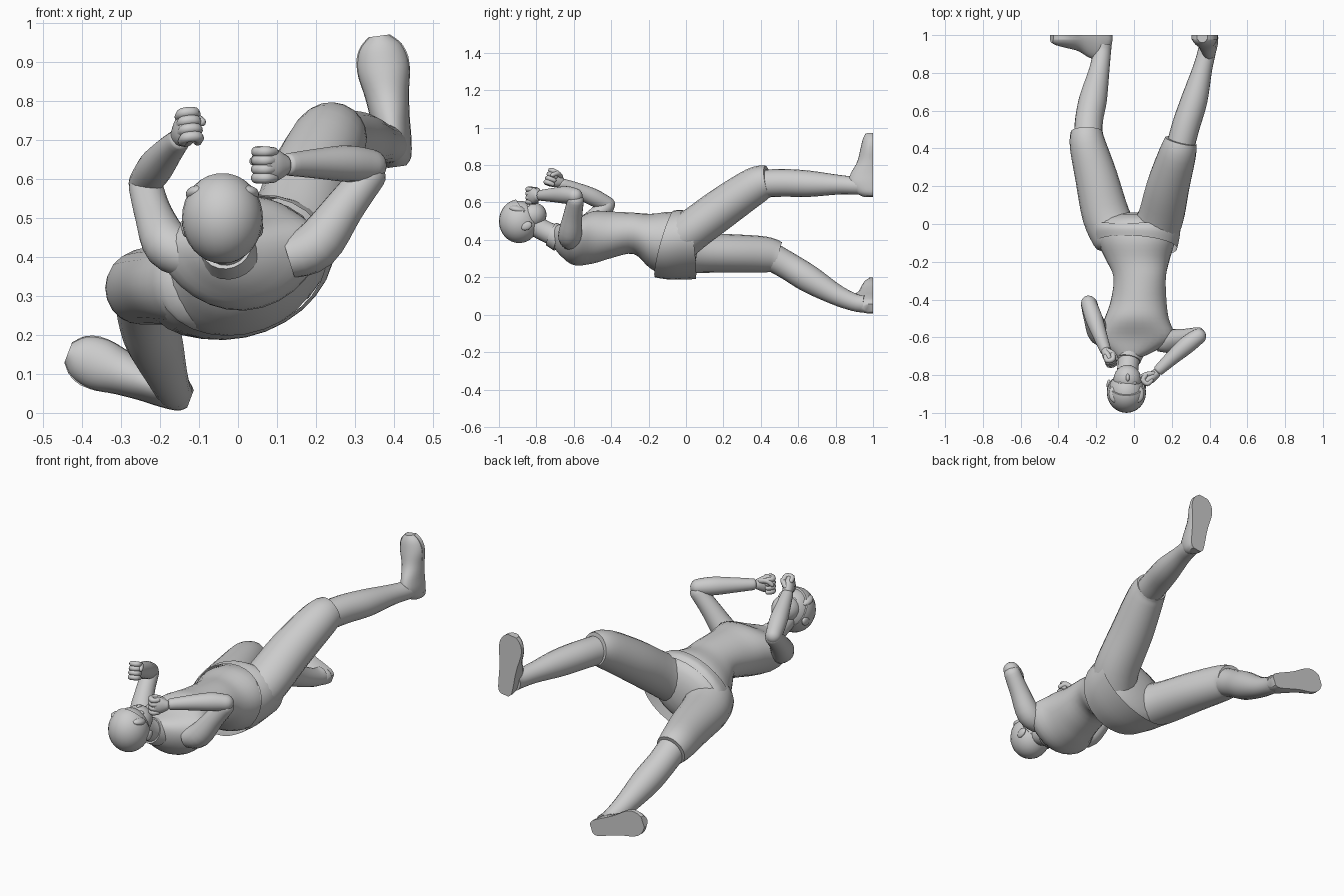
import bpy, bmesh, math
from mathutils import Vector, Matrix

if "Cube" in bpy.data.objects:
    bpy.data.objects.remove(bpy.data.objects["Cube"])


def finish(bm, name):
    bmesh.ops.recalc_face_normals(bm, faces=bm.faces)
    me = bpy.data.meshes.new(name)
    bm.to_mesh(me)
    bm.free()
    ob = bpy.data.objects.new(name, me)
    bpy.context.collection.objects.link(ob)
    return ob


def smooth_path(secs, steps):
    """Catmull-Rom through every section value."""
    out, n = [], len(secs)
    for i in range(n - 1):
        a, b, c, d = secs[max(i - 1, 0)], secs[i], secs[i + 1], secs[min(i + 2, n - 1)]
        for k in range(steps):
            t = k / steps
            out.append([0.5 * (2 * q + (r - p) * t + (2 * p - 5 * q + 4 * r - s) * t * t
                               + (3 * q - p - 3 * r + s) * t ** 3) for p, q, r, s in zip(a, b, c, d)])
    return out + [list(secs[-1])]


def loft(name, secs, ref=(1, 0, 0), axis=None, dome=(0, 0), sides=20, steps=4, caps=True):
    """Skin sections (x, y, z, ra, rb, tilt, bend, shear) into a tube."""
    full = []
    for s in secs:
        s = list(s) + ([s[3]] if len(s) == 4 else [])
        full.append(s + [0] * (8 - len(s)))
    path = smooth_path(full, steps)
    cs = [Vector(p[:3]) for p in path]
    last = len(path) - 1
    tans = [Vector(axis) if axis else (cs[min(i + 1, last)] - cs[max(i - 1, 0)]).normalized()
            for i in range(last + 1)]
    rows = list(zip(cs, tans, [p[3:] for p in path]))

    def domed(row, sign, amount):
        c, t, p = row
        return [(c + t * sign * amount * min(p[0], p[1]) * s, t,
                 [p[0] * math.sqrt(1 - s * s), p[1] * math.sqrt(1 - s * s)] + p[2:])
                for s in (0.35, 0.65, 0.87, 0.98)]
    if dome[0]:
        rows = domed(rows[0], -1, dome[0])[::-1] + rows
    if dome[1]:
        rows = rows + domed(rows[-1], 1, dome[1])
    bm = bmesh.new()
    rings = []
    for c, t, (ra, rb, tilt, bend, shear) in rows:
        u = Vector(ref)
        u = (u - t * u.dot(t)).normalized()
        v = u.cross(t)
        ca, sa = math.cos(math.radians(tilt)), math.sin(math.radians(tilt))
        u, v = u * ca + v * sa, v * ca - u * sa
        ring = []
        for k in range(sides):
            a = 2 * math.pi * k / sides
            x, y = math.cos(a), math.sin(a)
            ring.append(bm.verts.new(c + u * ra * x + v * (rb * y + bend * x * x) + t * shear * y))
        rings.append(ring)
    for r0, r1 in zip(rings, rings[1:]):
        for k in range(sides):
            j = (k + 1) % sides
            bm.faces.new((r0[k], r0[j], r1[j], r1[k]))
    if caps:
        bm.faces.new(rings[0])
        bm.faces.new(rings[-1])
    return finish(bm, name)


def ball(name, loc, size, tilt_x=0, cut=None):
    """Ellipsoid, optionally sliced by (point, normal)."""
    bm = bmesh.new()
    bmesh.ops.create_uvsphere(bm, u_segments=24, v_segments=16, radius=1)
    m = Matrix.Translation(loc) @ Matrix.Rotation(math.radians(tilt_x), 4, 'X') @ Matrix.Diagonal((*size, 1))
    bmesh.ops.transform(bm, matrix=m, verts=bm.verts)
    if cut:
        bmesh.ops.bisect_plane(bm, geom=bm.verts[:] + bm.edges[:] + bm.faces[:],
                               plane_co=cut[0], plane_no=cut[1], clear_outer=True)
        bmesh.ops.holes_fill(bm, edges=[e for e in bm.edges if e.is_boundary])
    return finish(bm, name)


# torso, lying along y with the chest up
loft("torso", [
    (-0.03, -0.71, 0.42, 0.06, 0.055),
    (-0.01, -0.67, 0.40, 0.125, 0.085, 0, 0.02),
    (0.008, -0.60, 0.385, 0.205, 0.12, 3, 0.04),
    (0.015, -0.50, 0.413, 0.17, 0.14, 3, 0.02),
    (0.025, -0.40, 0.427, 0.147, 0.125, 5),
    (0.03, -0.28, 0.435, 0.14, 0.11, 8),
    (0.02, -0.19, 0.393, 0.17, 0.145, 14),
    (0.01, -0.09, 0.375, 0.21, 0.17, 20),
    (0.00, -0.01, 0.37, 0.215, 0.158, 20)],
    axis=(0, 1, 0), dome=(0, 0.45), sides=28)

# hip garment with its slanted waist edge
loft("shorts_hip", [
    (0.01, -0.115, 0.378, 0.225, 0.172, 20, 0, 0.055),
    (0.008, -0.05, 0.374, 0.243, 0.177, 21, 0, 0.03),
    (0.005, 0.03, 0.368, 0.255, 0.163, 22, 0, -0.025)],
    axis=(0, 1, 0), sides=28, caps=False)

# neck and collar
loft("neck", [(-0.02, -0.66, 0.41, 0.065), (-0.03, -0.74, 0.44, 0.056), (-0.04, -0.83, 0.49, 0.058)])
loft("collar", [(-0.022, -0.675, 0.41, 0.078, 0.074), (-0.03, -0.72, 0.43, 0.066, 0.066)])

# head
ball("skull", (-0.04, -0.89, 0.497), (0.097, 0.106, 0.112))
ball("jaw", (-0.035, -0.825, 0.53), (0.074, 0.080, 0.070), tilt_x=15)
ball("nose", (-0.033, -0.812, 0.593), (0.011, 0.022, 0.015), tilt_x=-20)
ball("mouth", (-0.033, -0.777, 0.577), (0.022, 0.006, 0.008))
for side, n in ((-1, "right"), (1, "left")):
    ball(n + "_eye", (-0.034 + side * 0.034, -0.842, 0.582), (0.015, 0.009, 0.010))
    ball(n + "_ear", (-0.04 + side * 0.093, -0.853, 0.475), (0.012, 0.031, 0.022), tilt_x=25)
ball("hair", (-0.04, -0.892, 0.500), (0.104, 0.108, 0.117),
     cut=((-0.04, -0.855, 0.53), (0, 0.85, 0.53)))
for i in range(4):
    x = -0.10 + i * 0.04
    ball("fringe_%d" % i, (x, -0.900, 0.580 - 5 * (x + 0.04) ** 2), (0.034, 0.046, 0.021), tilt_x=-12)

# arms: upper arm and forearm for each side
arms = {
    "right": ([(-0.12, -0.60, 0.40, 0.055), (-0.18, -0.58, 0.43, 0.062),
               (-0.217, -0.50, 0.51, 0.049), (-0.237, -0.425, 0.58, 0.044)],
              [(-0.24, -0.42, 0.59, 0.041), (-0.212, -0.50, 0.63, 0.046),
               (-0.18, -0.59, 0.67, 0.038), (-0.15, -0.67, 0.702, 0.029)],
              (-0.14, -0.695, 0.722), 1),
    "left": ([(0.13, -0.62, 0.40, 0.055), (0.20, -0.62, 0.43, 0.063),
              (0.275, -0.605, 0.53, 0.051), (0.337, -0.59, 0.61, 0.044)],
             [(0.34, -0.595, 0.635, 0.042), (0.28, -0.64, 0.64, 0.047),
              (0.20, -0.71, 0.64, 0.038), (0.13, -0.775, 0.638, 0.029)],
             (0.095, -0.81, 0.636), -1)}
for n, (upper, fore, hand, turn) in arms.items():
    loft(n + "_upper_arm", upper, dome=(0, 0.9))
    loft(n + "_forearm", fore, dome=(1, 0.5))
    # clenched fist: d along the arm, s across the knuckles, p towards the palm
    d = (Vector(fore[-1][:3]) - Vector(fore[0][:3])).normalized()
    s = (Vector((0, 0, 1)) - d * d.z).normalized()
    p = s.cross(d) * turn

    def at(a, b, c):
        return tuple(Vector(hand) + d * a + s * b + p * c)

    loft(n + "_palm", [(*at(-0.03, 0, 0), 0.028, 0.025), (*at(0.005, 0, 0), 0.044, 0.028),
                       (*at(0.038, 0, 0.002), 0.045, 0.024)], ref=s, dome=(0.5, 0.4))
    for i in range(4):
        b = 0.034 - i * 0.0225
        loft(n + "_finger_%d" % i,
             [(*at(0.015, b, -0.012), 0.012), (*at(0.042, b, -0.011), 0.014),
              (*at(0.046, b, 0.020), 0.014), (*at(0.018, b, 0.028), 0.012)],
             ref=s, dome=(1, 1), sides=10, steps=3)
    loft(n + "_thumb", [(*at(-0.015, 0.022, 0.010), 0.014), (*at(0.015, 0.030, 0.030), 0.014),
                        (*at(0.040, 0.010, 0.038), 0.011)], ref=s, dome=(1, 1), sides=10, steps=3)

# legs: trouser thigh, bare shin, shoe
legs = {
    "right": ([(-0.10, -0.06, 0.335, 0.125, 0.125), (-0.15, 0.05, 0.33, 0.125, 0.108),
               (-0.20, 0.25, 0.328, 0.112, 0.102), (-0.245, 0.42, 0.322, 0.096, 0.096),
               (-0.25, 0.49, 0.307, 0.084, 0.084)],
              [(-0.243, 0.45, 0.315, 0.076), (-0.238, 0.55, 0.258, 0.074), (-0.217, 0.66, 0.19, 0.074),
               (-0.187, 0.80, 0.108, 0.056), (-0.17, 0.90, 0.066, 0.047), (-0.165, 0.95, 0.058, 0.047)],
              (-0.122, 0.036), (-0.436, 0.155)),
    "left": ([(0.09, -0.07, 0.38, 0.125, 0.125), (0.14, 0.03, 0.45, 0.122, 0.112),
              (0.18, 0.20, 0.575, 0.114, 0.109), (0.23, 0.37, 0.69, 0.099, 0.099),
              (0.248, 0.44, 0.713, 0.085, 0.085)],
             [(0.24, 0.39, 0.70, 0.074), (0.275, 0.52, 0.705, 0.074), (0.32, 0.66, 0.70, 0.070),
              (0.362, 0.82, 0.695, 0.052), (0.385, 0.91, 0.69, 0.048), (0.39, 0.95, 0.69, 0.048)],
             (0.408, 0.632), (0.362, 0.968))}
for n, (thigh, shin, heel, toe) in legs.items():
    loft(n + "_thigh", thigh, dome=(0.6, 0))
    loft(n + "_shin", shin)
    h, t = Vector((heel[0], 1, heel[1])), Vector((toe[0], 1, toe[1]))
    along = (t - h).normalized()
    secs = []
    for f, w, tall in ((0, 0.024, 0.055), (0.06, 0.04, 0.09), (0.2, 0.047, 0.13), (0.36, 0.05, 0.12),
                       (0.55, 0.057, 0.085), (0.75, 0.068, 0.068), (0.91, 0.057, 0.055), (1, 0.028, 0.04)):
        c = h.lerp(t, f)
        secs.append((c.x, 1 - 0.12 * tall, c.z, w, 0.88 * tall))
    shoe = loft(n + "_shoe", secs, ref=along.cross(Vector((0, 1, 0))), axis=along, sides=24)
    for v in shoe.data.vertices:  # flat sole
        v.co.y = min(v.co.y, 1)
        v.co.z = max(v.co.z, 0)
    # sole slab giving the shoe a wide flat underside
    bm = bmesh.new()
    side = along.cross(Vector((0, 1, 0)))
    path = smooth_path([(f, w) for f, w in ((0, 0.024), (0.06, 0.04), (0.2, 0.045), (0.4, 0.046),
                                            (0.75, 0.068), (0.91, 0.057), (1, 0.028))], 3)
    pts = [h.lerp(t, f) + side * w for f, w in path] + [h.lerp(t, f) - side * w for f, w in path[::-1]]
    face = bm.faces.new([bm.verts.new((q.x, 1, max(q.z, 0))) for q in pts])
    up = bmesh.ops.extrude_face_region(bm, geom=[face])["geom"]
    bmesh.ops.translate(bm, vec=(0, -0.022, 0), verts=[g for g in up if isinstance(g, bmesh.types.BMVert)])
    finish(bm, n + "_sole")

# smooth shading with crisp hems
for ob in bpy.data.objects:
    ob.select_set(True)
bpy.context.view_layer.objects.active = bpy.data.objects["torso"]
bpy.ops.object.shade_smooth_by_angle(angle=math.radians(40))
